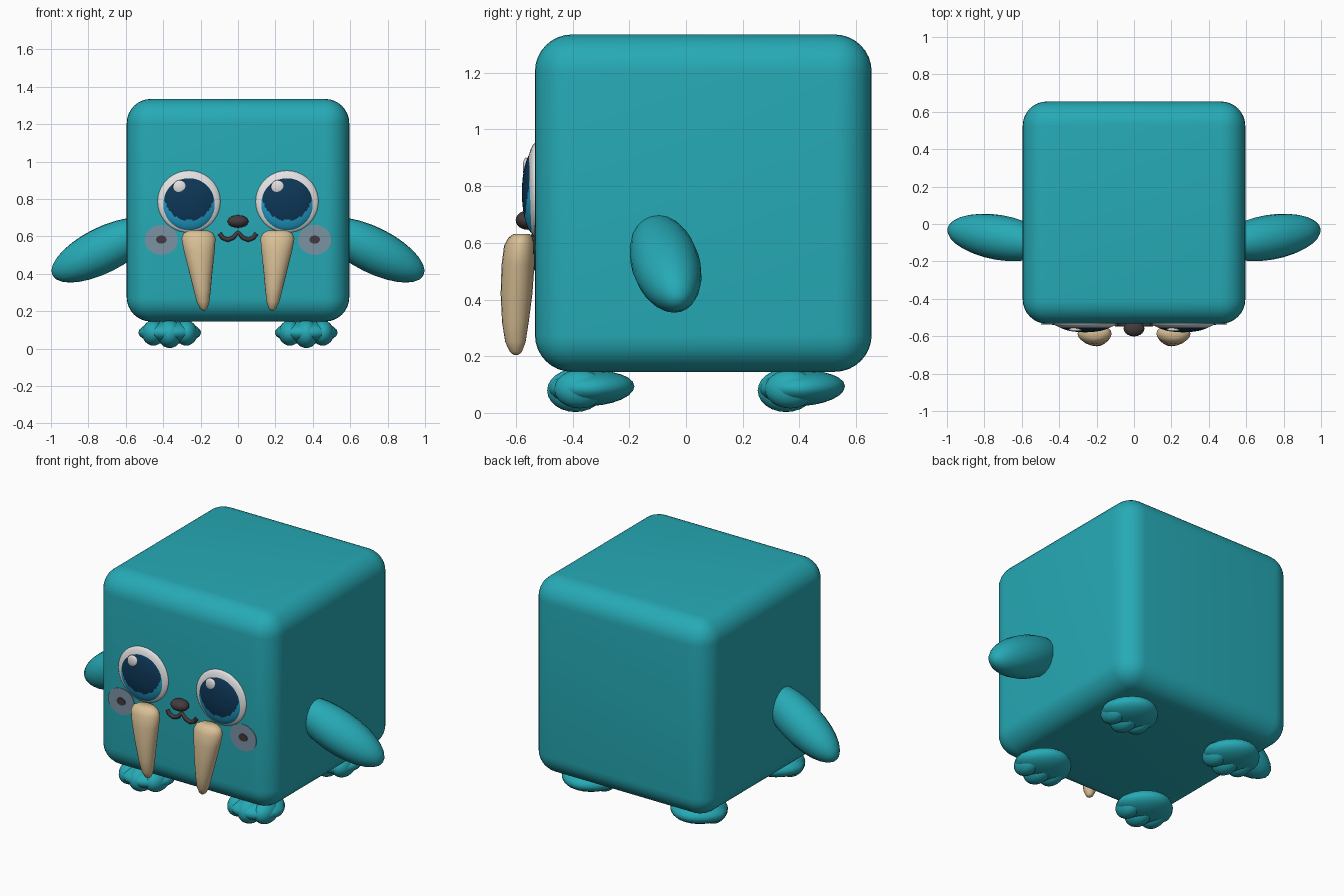
import bpy, bmesh, math
from mathutils import Vector, Matrix

if "Cube" in bpy.data.objects:
    bpy.data.objects.remove(bpy.data.objects["Cube"])


def paint(name, r, g, b):
    m = bpy.data.materials.new(name)
    m.diffuse_color = [((c / 255 + 0.055) / 1.055) ** 2.4 for c in (r, g, b)] + [1]
    m.use_nodes = True
    m.node_tree.nodes["Principled BSDF"].inputs["Base Color"].default_value = m.diffuse_color
    return m


TEAL = paint("teal", 38, 170, 182)
WHITE = paint("eye white", 228, 226, 226)
BLUE = paint("iris blue", 32, 158, 202)
NAVY = paint("pupil navy", 13, 54, 86)
IVORY = paint("tusk ivory", 218, 192, 150)
DARK = paint("nose dark", 68, 58, 62)
BLUSH = paint("cheek blush", 122, 146, 164)


def finish(bm, name, *mats, angle=50):
    me = bpy.data.meshes.new(name)
    bmesh.ops.recalc_face_normals(bm, faces=bm.faces)
    bm.to_mesh(me)
    bm.free()
    ob = bpy.data.objects.new(name, me)
    bpy.context.collection.objects.link(ob)
    for m in mats:
        me.materials.append(m)
    bpy.ops.object.select_all(action='DESELECT')
    ob.select_set(True)
    bpy.context.view_layer.objects.active = ob
    bpy.ops.object.shade_smooth_by_angle(angle=math.radians(angle))
    return ob


def add_ball(bm, loc, radii, rot=Matrix(), seg=20, rings=12):
    mat = Matrix.Translation(loc) @ rot @ Matrix.Diagonal((*radii, 1))
    return bmesh.ops.create_uvsphere(bm, u_segments=seg, v_segments=rings,
                                     radius=1, matrix=mat)["verts"]


FACING = Matrix.Rotation(math.pi / 2, 4, 'X')  # pole towards the front


def ball(name, mat, loc, radii, rot=Matrix(), seg=20, rings=12):
    bm = bmesh.new()
    add_ball(bm, loc, radii, rot, seg, rings)
    return finish(bm, name, mat)


def plate(name, mat, loc, rx, rz, thick):
    bm = bmesh.new()
    m = Matrix.Translation(loc) @ FACING @ Matrix.Diagonal((rx, rz, 1, 1))
    bmesh.ops.create_cone(bm, cap_ends=True, segments=32, radius1=1, radius2=1,
                          depth=thick, matrix=m)
    return finish(bm, name, mat, angle=30)


# Rounded cube body
bm = bmesh.new()
bmesh.ops.create_cube(bm, size=1, matrix=Matrix.Translation((0, 0.061, 0.74))
                      @ Matrix.Diagonal((1.19, 1.188, 1.19, 1)))
bmesh.ops.bevel(bm, geom=bm.edges[:], offset=0.13, segments=8, profile=0.5,
                affect='EDGES')
finish(bm, "body", TEAL)


def foot(name, x, y):
    bm = bmesh.new()
    # Sole, narrowing towards the heel
    for v in add_ball(bm, (0, 0, 0.086), (0.168, 0.153, 0.062)):
        if v.co.y > 0:
            v.co.x *= 1 - 1.2 * v.co.y
            v.co.z += 0.05 * v.co.y
    # Three toes
    add_ball(bm, (0, -0.055, 0.079), (0.066, 0.1, 0.076))
    for s in (-1, 1):
        add_ball(bm, (s * 0.088, -0.04, 0.084), (0.06, 0.09, 0.068))
    for v in bm.verts:
        v.co += Vector((x, y, 0))
    finish(bm, name, TEAL)


def tusk(name, s):
    # z, x, y, x radius, y radius down the tusk
    rows = [(0.632, 0.212, -0.58, 0.05, 0.028), (0.618, 0.212, -0.584, 0.078, 0.043),
            (0.59, 0.211, -0.587, 0.091, 0.055), (0.52, 0.207, -0.593, 0.082, 0.058),
            (0.42, 0.2, -0.598, 0.064, 0.056), (0.32, 0.192, -0.602, 0.047, 0.047),
            (0.25, 0.187, -0.602, 0.034, 0.036), (0.215, 0.184, -0.6, 0.02, 0.021),
            (0.205, 0.183, -0.6, 0.008, 0.009)]
    bm = bmesh.new()
    n = 20
    loops = []
    for z, x, y, rx, ry in rows:
        loops.append([bm.verts.new((s * x + rx * math.cos(a), y + ry * math.sin(a), z))
                      for a in (i * math.tau / n for i in range(n))])
    for a, b in zip(loops, loops[1:]):
        for i in range(n):
            j = (i + 1) % n
            bm.faces.new((a[i], a[j], b[j], b[i]))
    bm.faces.new(loops[0])
    bm.faces.new(loops[-1])
    finish(bm, name, IVORY, angle=70)


def iris(name, x, z):
    bm = bmesh.new()
    add_ball(bm, (x, -0.532, z), (0.15, 0.15, 0.047), FACING, 64, 40)
    # Pupil sits high, leaving a blue crescent below
    for f in bm.faces:
        c = f.calc_center_median()
        f.material_index = int(math.hypot(c.x - x, c.z - z - 0.04) < 0.132)
    finish(bm, name, BLUE, NAVY)


for s, side in ((-1, "left"), (1, "right")):
    # Flippers
    axis = Vector((s * 0.88, 0.15, -0.44))
    ball(side + "_flipper", TEAL, (s * 0.722, -0.072, 0.527), (0.12, 0.122, 0.305),
         axis.to_track_quat('Z', 'Y').to_matrix().to_4x4(), 20, 14)
    # Feet
    foot(side + "_front_foot", s * 0.365, -0.335)
    foot(side + "_back_foot", s * 0.365, 0.408)
    # Eyes
    ex = s * 0.262
    ball(side + "_eye", WHITE, (ex, -0.53, 0.786), (0.169, 0.167, 0.036), FACING, 40, 20)
    iris(side + "_iris", ex, 0.778)
    ball(side + "_eye_glint", WHITE, (ex - 0.05, -0.564, 0.865), (0.036, 0.036, 0.012),
         FACING)
    # Cheeks with a whisker spot
    plate(side + "_cheek", BLUSH, (s * 0.41, -0.534, 0.582), 0.088, 0.08, 0.004)
    plate(side + "_cheek_spot", DARK, (s * 0.41, -0.537, 0.583), 0.028, 0.022, 0.006)
    tusk(side + "_tusk", s)

# Nose
ball("nose", DARK, (0, -0.558, 0.68), (0.056, 0.043, 0.034))

# Mouth
cu = bpy.data.curves.new("mouth", 'CURVE')
cu.dimensions = '3D'
cu.bevel_depth = 0.012
cu.bevel_resolution = 2
cu.use_fill_caps = True
half = [(0.098, 0.616), (0.082, 0.593), (0.055, 0.582), (0.025, 0.594), (0, 0.622)]
path = [(-x, z) for x, z in half] + [(x, z) for x, z in half[-2::-1]]
sp = cu.splines.new('POLY')
sp.points.add(len(path) - 1)
for p, (x, z) in zip(sp.points, path):
    p.co = (x, -0.537, z, 1)
cu.materials.append(DARK)
bpy.context.collection.objects.link(bpy.data.objects.new("mouth", cu))
